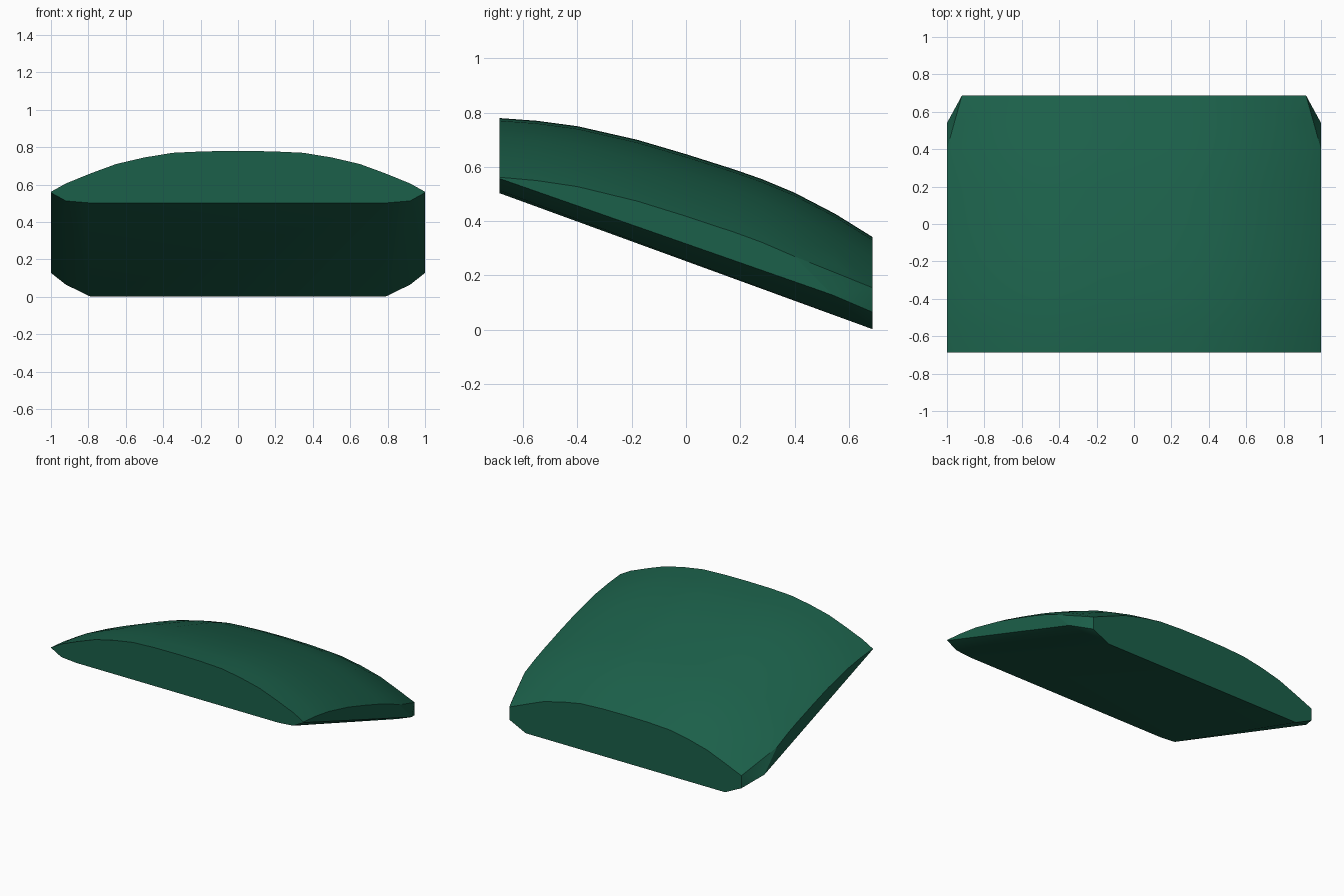
import bpy, bmesh, math

if "Cube" in bpy.data.objects:
    bpy.data.objects.remove(bpy.data.objects["Cube"])

# Crown of the pad: centre-line height along y, and fall-off towards the sides
CROWN = [(-.687, .78), (-.55, .77), (-.4, .75), (-.18, .70), (0, .647), (.18, .59),
         (.28, .555), (.4, .505), (.55, .427), (.687, .342)]
DROP = [(0, 0), (.18, .002), (.35, .01), (.5, .035), (.65, .07), (.78, .118), (.92, .175), (1, .22)]

# Right-hand rim: underside edge, lower bevel, and clipped rear corner
RIM = [(.80, -.687, .503), (.92, -.687, .513), (1, -.687, .557),
       (.79, .687, .002), (.92, .687, .065), (.92, .687, .155), (1, .54, .128)]

points = list(RIM)
for y, z in CROWN:
    for x, d in DROP:
        if x == 1 and y > .42 or x > .9 and y > .6:
            continue            # leave the rear corners clipped
        points.append((x, y, z - d * (1.04 + .07 * y)))

# Wrap both mirrored halves in one convex skin
bm = bmesh.new()
for x, y, z in points:
    for s in ((1, -1) if x else (1,)):
        bm.verts.new((s * x, y, z))
hull = bmesh.ops.convex_hull(bm, input=bm.verts[:])
loose = [v for v in bm.verts if not v.link_faces]
bmesh.ops.delete(bm, geom=loose, context='VERTS')
bmesh.ops.dissolve_limit(bm, angle_limit=math.radians(.5), verts=bm.verts[:], edges=bm.edges[:])
bmesh.ops.recalc_face_normals(bm, faces=bm.faces[:])

mesh = bpy.data.meshes.new("curved_pad")
bm.to_mesh(mesh)
bm.free()
pad = bpy.data.objects.new("curved_pad", mesh)
bpy.context.collection.objects.link(pad)

mat = bpy.data.materials.new("dark_green")
mat.diffuse_color = (.011, .115, .067, 1)
mat.use_nodes = True
mat.node_tree.nodes["Principled BSDF"].inputs["Base Color"].default_value = mat.diffuse_color
mesh.materials.append(mat)

bpy.context.view_layer.objects.active = pad
pad.select_set(True)
bpy.ops.object.shade_smooth_by_angle(angle=math.radians(25))
